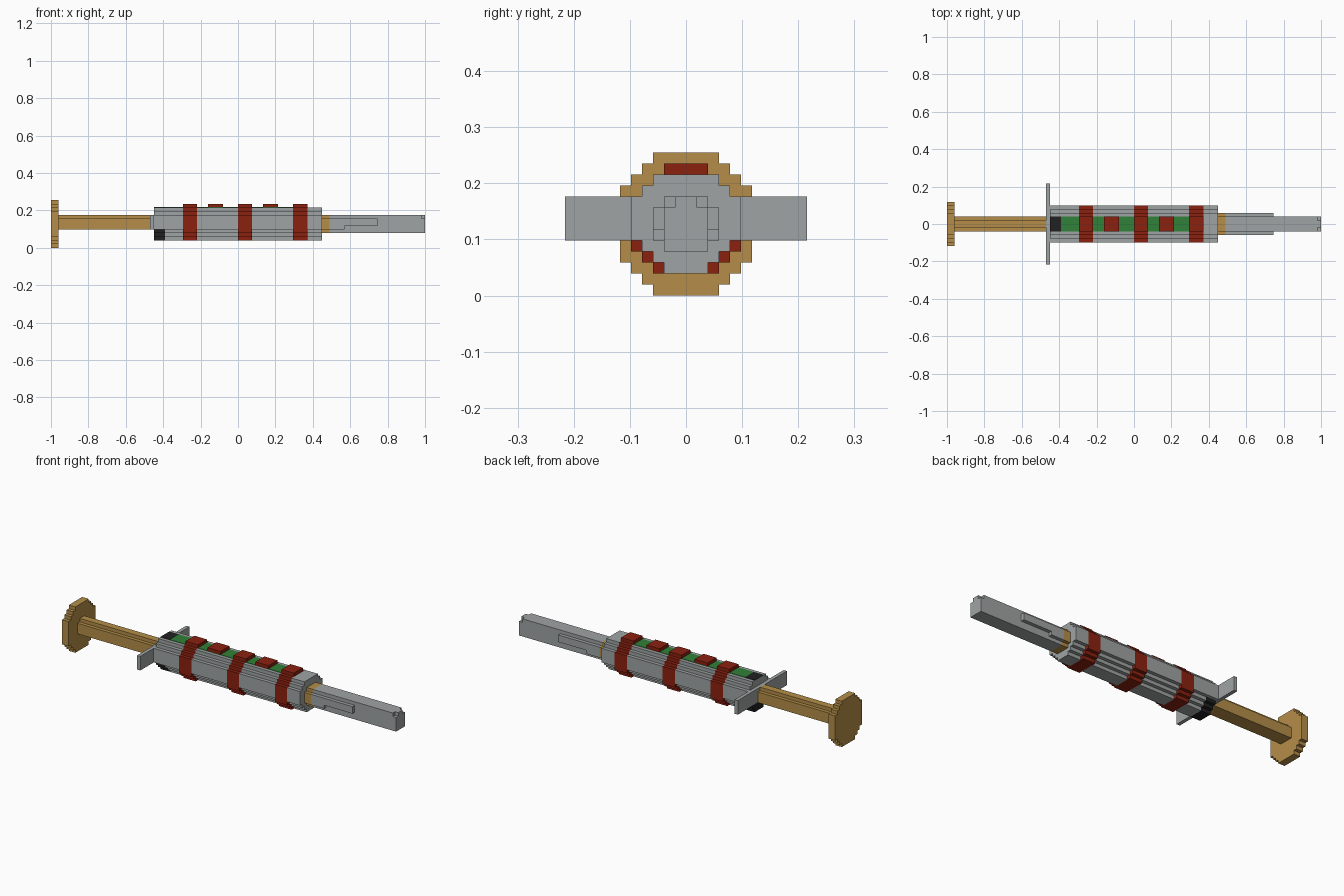
import bpy
import bmesh

if "Cube" in bpy.data.objects:
    bpy.data.objects.remove(bpy.data.objects["Cube"])

U = 2 / 102  # one step of the blocky grid


def material(name, colour):
    m = bpy.data.materials.new(name)
    m.use_nodes = True
    m.diffuse_color = (*colour, 1)
    m.node_tree.nodes["Principled BSDF"].inputs["Base Color"].default_value = (*colour, 1)
    return m


grey = material("grey metal", (0.35, 0.37, 0.37))
tan = material("tan wood", (0.46, 0.27, 0.065))
red = material("red", (0.26, 0.015, 0.005))
green = material("green", (0.03, 0.22, 0.04))
black = material("black", (0.015, 0.015, 0.015))


def prism(name, mat, x0, x1, rows):
    """Extrude a symmetric stepped outline along x; rows are (bottom, top, half width)."""
    right = [(w * U, z * U) for a, b, w in rows for z in (a, b)]
    outline = right + [(-y, z) for y, z in reversed(right)]
    bm = bmesh.new()
    face = bm.faces.new([bm.verts.new((x0, y, z)) for y, z in outline])
    new = bmesh.ops.extrude_face_region(bm, geom=[face])["geom"]
    ends = [v for v in new if isinstance(v, bmesh.types.BMVert)]
    bmesh.ops.translate(bm, verts=ends, vec=(x1 - x0, 0, 0))
    bmesh.ops.recalc_face_normals(bm, faces=bm.faces)
    mesh = bpy.data.meshes.new(name)
    bm.to_mesh(mesh)
    bm.free()
    mesh.materials.append(mat)
    obj = bpy.data.objects.new(name, mesh)
    bpy.context.collection.objects.link(obj)
    return obj


# Plunger with its stepped round end plate
prism("plunger_end", tan, -1, -0.96, [(0, 1, 3), (1, 2, 4), (2, 3, 5), (3, 10, 6),
                                      (10, 11, 5), (11, 12, 4), (12, 13, 3)])
prism("plunger_rod", tan, -0.96, -0.47, [(5, 8, 2), (8, 9, 1)])

# Finger plate
prism("finger_plate", grey, -0.47, -0.45, [(5, 9, 11)])

# Barrel, divided by the bands
upper = [(5, 9, 5), (9, 10, 4), (10, 11, 3)]
lower = [(2, 3, 2), (3, 4, 3), (4, 5, 4)]
full_lower = [(2, 3, 3), (3, 4, 4), (4, 5, 5)]
prism("barrel_rear_top", grey, -0.45, -0.39, upper)
prism("stopper", black, -0.45, -0.39, lower)
bands = [-0.295, 0, 0.295]
BAND = 0.076
starts = [-0.39] + [x + BAND for x in bands]
for i, (a, b) in enumerate(zip(starts, bands + [0.45])):
    prism(f"barrel_{i + 1}", grey, a, b, lower + upper)
for i, x in enumerate(bands):
    prism(f"band_{i + 1}", red, x, x + BAND, full_lower + upper + [(11, 12, 2)])

# Strip along the top with raised pads
prism("stopper_strip", black, -0.45, -0.39, [(11, 11.1, 2)])
for i, (a, b) in enumerate(zip(starts, bands)):
    prism(f"green_strip_{i + 1}", green, a, b, [(11, 11.1, 2)])
for i, x in enumerate((-0.16, 0.135)):
    prism(f"pad_{i + 1}", red, x, x + 0.08, [(11, 12, 2)])

# Nozzle: collar, ridged sleeve and slim tip
collar = [(4, 5, 2), (5, 8, 3), (8, 9, 2)]
prism("collar", tan, 0.45, 0.49, collar)
prism("sleeve_rear", grey, 0.49, 0.57, collar)
prism("sleeve_front", grey, 0.57, 0.745, [(4, 6, 2), (6, 8, 3), (8, 9, 2)])
prism("nozzle", grey, 0.745, 0.98, [(4, 9, 2)])
prism("nozzle_tip", grey, 0.98, 1, [(4, 8, 2), (8, 9, 1)])
